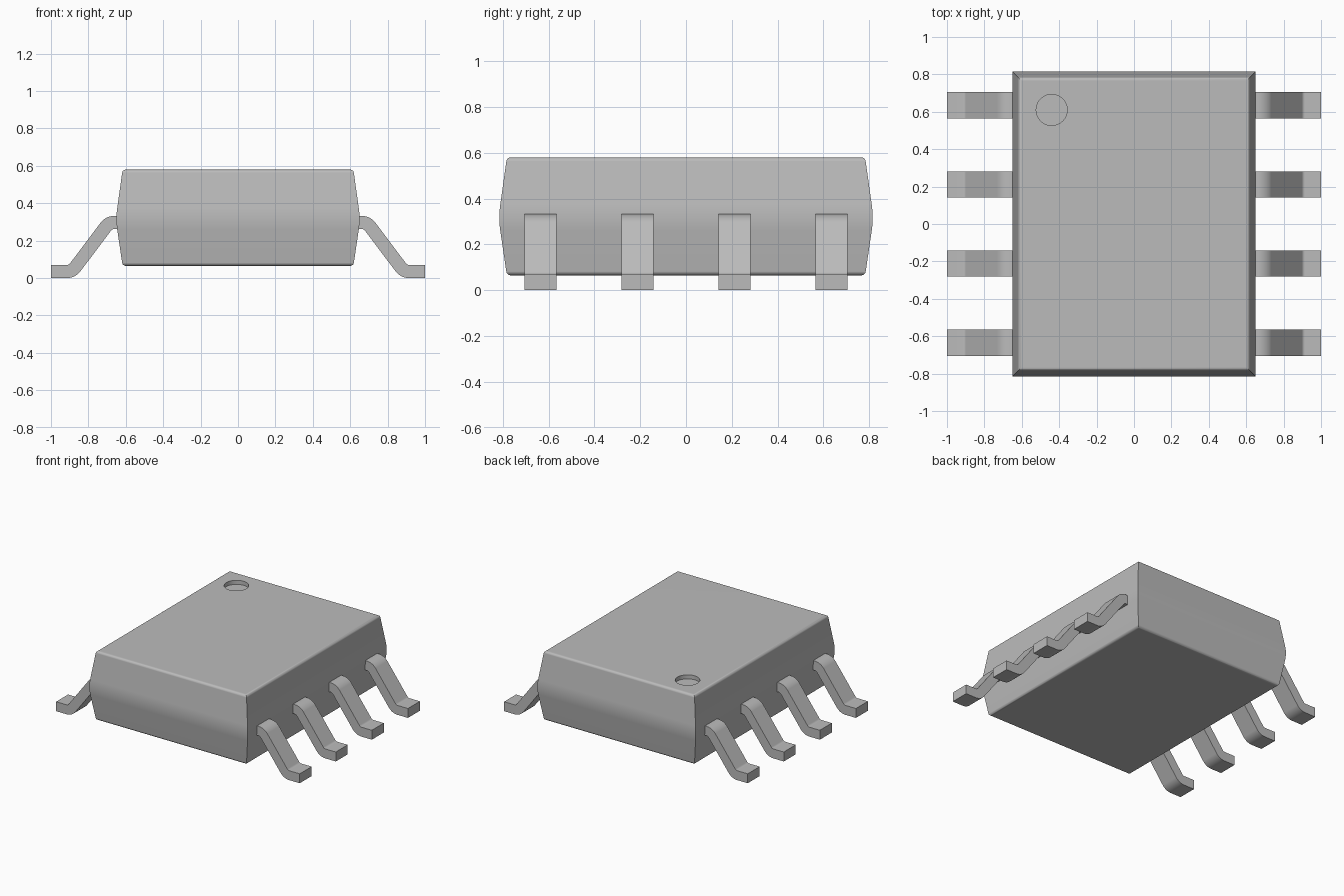
import bpy
import bmesh
import math
from mathutils import Vector

cube = bpy.data.objects.get("Cube")
if cube:
    bpy.data.objects.remove(cube)

grey = bpy.data.materials.new("plain grey")
grey.use_nodes = True
colour = (0.5, 0.5, 0.5, 1)
grey.diffuse_color = colour
grey.node_tree.nodes["Principled BSDF"].inputs["Base Color"].default_value = colour


def rounded(points, radii, steps=6):
    """Round the inner corners of an open 2D polyline."""
    pts = [Vector(p) for p in points]
    out = [pts[0]]
    for a, b, c, r in zip(pts, pts[1:], pts[2:], radii):
        u, v = (a - b).normalized(), (c - b).normalized()
        half = u.angle(v) / 2
        centre = b + (u + v).normalized() * (r / math.sin(half))
        start = b + u * (r / math.tan(half)) - centre
        end = b + v * (r / math.tan(half)) - centre
        for i in range(steps + 1):
            out.append(centre + start.lerp(end, i / steps).normalized() * r)
    return out + [pts[-1]]


def finish(bm, name):
    bmesh.ops.recalc_face_normals(bm, faces=bm.faces)
    mesh = bpy.data.meshes.new(name)
    bm.to_mesh(mesh)
    bm.free()
    mesh.materials.append(grey)
    obj = bpy.data.objects.new(name, mesh)
    bpy.context.collection.objects.link(obj)
    return obj


def select_only(obj):
    bpy.ops.object.select_all(action='DESELECT')
    obj.select_set(True)
    bpy.context.view_layer.objects.active = obj


def smooth(obj):
    select_only(obj)
    bpy.ops.object.shade_smooth_by_angle(angle=math.radians(30))
    weighted = obj.modifiers.new("even shading", 'WEIGHTED_NORMAL')
    weighted.keep_sharp = True


# Body: rectangular rings stacked along a rounded side profile
bottom, middle, top = 0.065, 0.315, 0.58
profile = rounded([(0, bottom), (0.617, bottom), (0.654, middle), (0.617, top), (0, top)],
                  [0.02, 0.4, 0.02])[1:-1]
extra_y = 0.165
bm = bmesh.new()
rings = [[bm.verts.new((sx * p.x, sy * (p.x + extra_y), p.y))
          for sx, sy in ((-1, -1), (1, -1), (1, 1), (-1, 1))] for p in profile]
for low, high in zip(rings, rings[1:]):
    for i in range(4):
        j = (i + 1) % 4
        bm.faces.new((low[i], low[j], high[j], high[i]))
bm.faces.new(rings[0])
bm.faces.new(rings[-1])
body = finish(bm, "package_body")

# Round marker dimple sunk into the top
bpy.ops.mesh.primitive_cylinder_add(vertices=48, radius=0.083, depth=0.06,
                                    location=(-0.44, 0.61, top))
cutter = bpy.context.object
cutter.name = "dimple_cutter"
cutter.hide_render = True
cutter.data.materials.append(grey)
cut = body.modifiers.new("dimple", 'BOOLEAN')
cut.operation = 'DIFFERENCE'
cut.solver = 'EXACT'
cut.object = cutter
select_only(body)
bpy.ops.object.modifier_apply(modifier=cut.name)
bpy.data.objects.remove(cutter)
smooth(body)

# Gull-wing pins: a bent strip swept across its width
thick, width = 0.07, 0.14
centre_line = rounded([(0.6, 0.297), (0.69, 0.297), (0.887, 0.035), (1, 0.035)],
                      [0.055, 0.055])


def add_pin(name, side, y):
    bm = bmesh.new()
    sections = []
    for i, p in enumerate(centre_line):
        before = centre_line[max(i - 1, 0)]
        after = centre_line[min(i + 1, len(centre_line) - 1)]
        d1 = (p - before).normalized() if i else (after - p).normalized()
        d2 = (after - p).normalized() if after != p else d1
        along = (d1 + d2).normalized()
        n = Vector((-along.y, along.x)) * (thick / 2 / along.dot(d1))
        sections.append([bm.verts.new((side * q.x, y + w, q.y))
                         for q, w in ((p + n, -width / 2), (p + n, width / 2),
                                      (p - n, width / 2), (p - n, -width / 2))])
    for a, b in zip(sections, sections[1:]):
        for i in range(4):
            j = (i + 1) % 4
            bm.faces.new((a[i], a[j], b[j], b[i]))
    bm.faces.new(sections[0])
    bm.faces.new(sections[-1])
    smooth(finish(bm, name))


for side, label in ((1, "left"), (-1, "right")):
    for row in range(4):
        add_pin(f"{label}_pin_{row + 1}", side, (row - 1.5) * 0.423)
